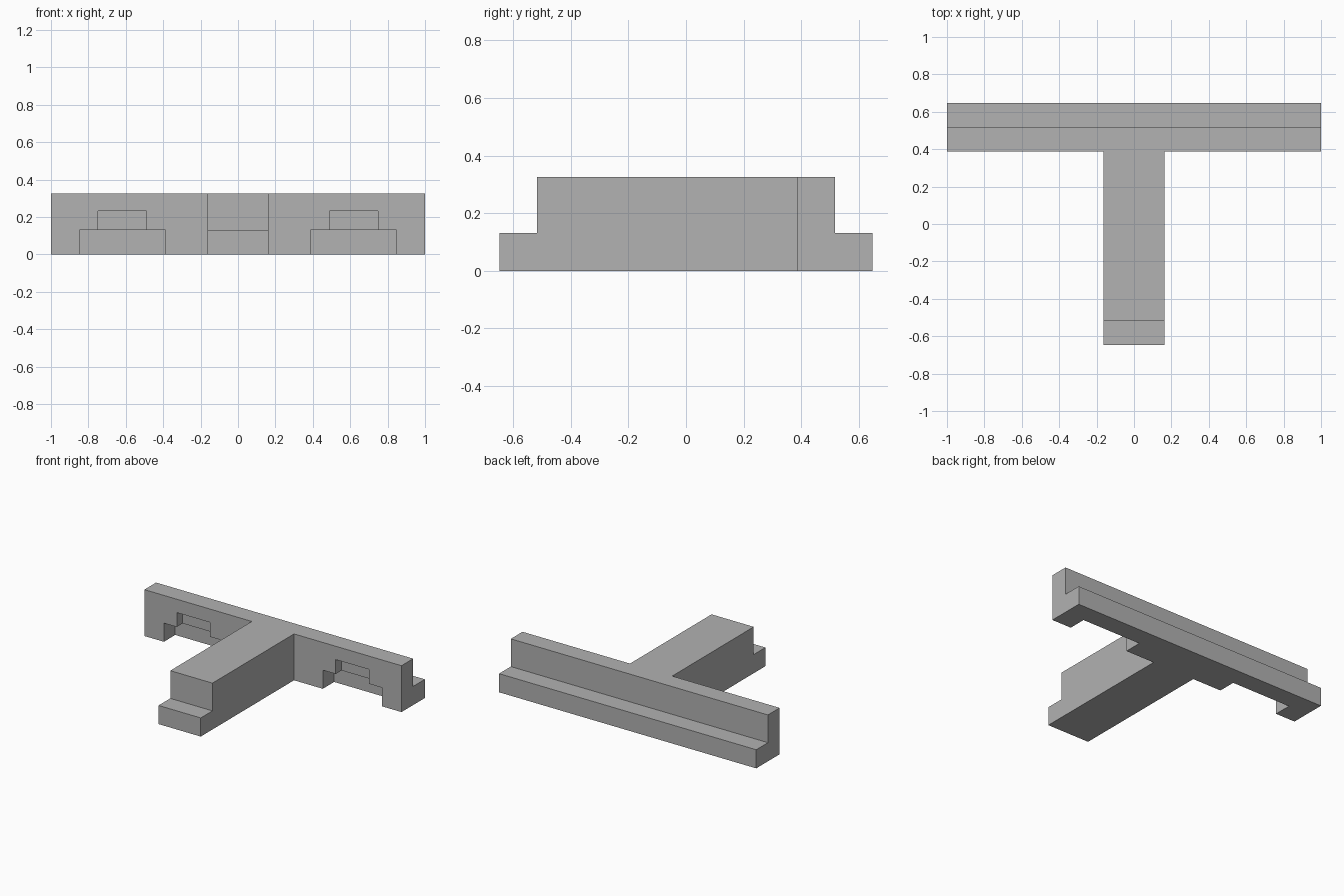
import bpy

if "Cube" in bpy.data.objects:
    bpy.data.objects.remove(bpy.data.objects["Cube"], do_unlink=True)

# One plain colour
grey = bpy.data.materials.new("mid_grey")
grey.use_nodes = True
grey.diffuse_color = (0.445, 0.445, 0.445, 1)
grey.node_tree.nodes["Principled BSDF"].inputs["Base Color"].default_value = grey.diffuse_color

HEIGHT, STEP = 0.326, 0.131           # full height and ledge height
FRONT, BACK = -0.648, 0.648           # overall depth
BAR_FRONT, INSET = 0.388, 0.13        # front of crossbar, ledge depth
STEM_HALF = 0.164


def extrude_profile(name, profile, x0, x1):
    """Prism along x from a closed (y, z) profile."""
    n = len(profile)
    verts = [(x, y, z) for x in (x0, x1) for y, z in profile]
    faces = [tuple(reversed(range(n))), tuple(range(n, 2 * n))]
    faces += [(i, (i + 1) % n, (i + 1) % n + n, i + n) for i in range(n)]
    mesh = bpy.data.meshes.new(name)
    mesh.from_pydata(verts, [], faces)
    mesh.materials.append(grey)
    obj = bpy.data.objects.new(name, mesh)
    bpy.context.collection.objects.link(obj)
    return obj


def combine(target, tool, operation):
    """Apply a boolean to the target and discard the tool."""
    tool.hide_render = True
    mod = target.modifiers.new(tool.name, "BOOLEAN")
    mod.operation, mod.solver, mod.object = operation, "EXACT", tool
    bpy.context.view_layer.objects.active = target
    bpy.ops.object.modifier_apply(modifier=mod.name)
    bpy.data.objects.remove(tool, do_unlink=True)


# Crossbar with a ledge along its back
crossbar = extrude_profile("tee_block", [
    (BAR_FRONT, 0), (BACK, 0), (BACK, STEP), (BACK - INSET, STEP),
    (BACK - INSET, HEIGHT), (BAR_FRONT, HEIGHT)], -1, 1)

# Stem with a ledge at its front, fused to the crossbar
stem = extrude_profile("stem", [
    (FRONT, 0), (0.45, 0), (0.45, HEIGHT), (FRONT + INSET, HEIGHT),
    (FRONT + INSET, STEP), (FRONT, STEP)], -STEM_HALF, STEM_HALF)
combine(crossbar, stem, "UNION")

# Stepped recess in each arm: deep wide notch below, shallow narrow one above
recess = [(0.3, -0.1), (0.514, -0.1), (0.514, STEP), (0.3, STEP)]
pocket = [(0.3, 0.05), (0.453, 0.05), (0.453, 0.232), (0.3, 0.232)]
for side in (-1, 1):
    centre = side * 0.618
    for name, profile, half in (("wide_notch", recess, 0.23), ("upper_pocket", pocket, 0.13)):
        cutter = extrude_profile(name, profile, centre - half, centre + half)
        combine(crossbar, cutter, "DIFFERENCE")
